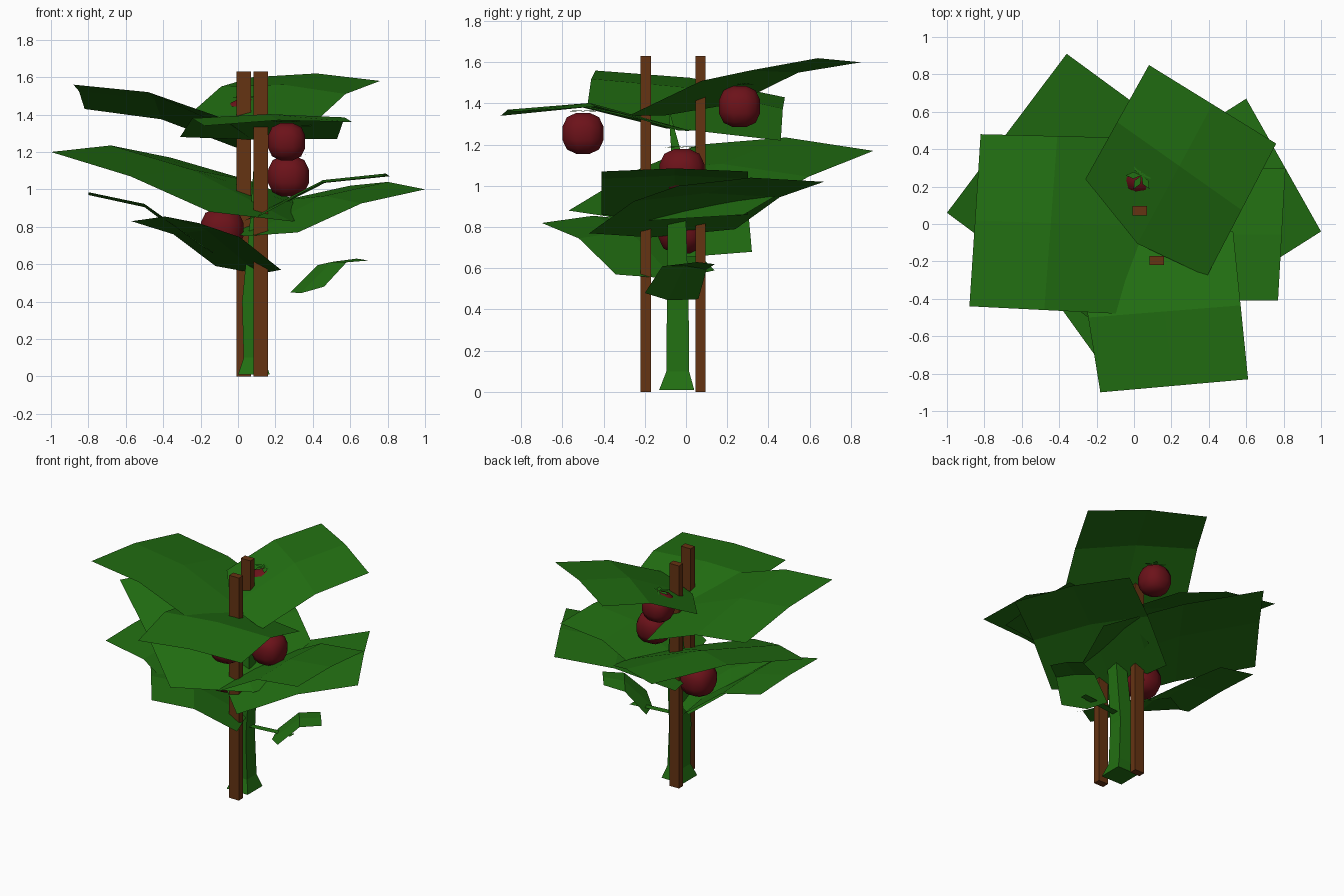
import bpy, bmesh, math
from mathutils import Vector

if "Cube" in bpy.data.objects:
    bpy.data.objects.remove(bpy.data.objects["Cube"])


def material(name, color):
    m = bpy.data.materials.new(name)
    m.diffuse_color = (*color, 1)
    m.use_nodes = True
    m.node_tree.nodes["Principled BSDF"].inputs["Base Color"].default_value = m.diffuse_color
    return m


GREEN = material("leaf_green", (0.016, 0.16, 0.006))
RED = material("tomato_red", (0.15, 0.006, 0.01))
BROWN = material("stake_brown", (0.13, 0.033, 0.006))


def finish(bm, name, mat, smooth=False):
    me = bpy.data.meshes.new(name)
    bm.to_mesh(me)
    bm.free()
    me.materials.append(mat)
    for p in me.polygons:
        p.use_smooth = smooth
    ob = bpy.data.objects.new(name, me)
    bpy.context.collection.objects.link(ob)
    return ob


# Square wooden stakes
for i, (x, y) in enumerate([(0.03, 0.07), (0.122, -0.195)]):
    bm = bmesh.new()
    bmesh.ops.create_cube(bm, size=1)
    bmesh.ops.scale(bm, vec=(0.078, 0.05, 1.63), verts=bm.verts)
    bmesh.ops.translate(bm, vec=(x, y, 0.815), verts=bm.verts)
    finish(bm, f"stake_{i + 1}", BROWN)

# Four-sided stem with a flared foot and a tapering tip
path = [(0.085, -0.045, 0.01, 0.085), (0.085, -0.04, 0.1, 0.055),
        (0.075, -0.04, 0.4, 0.053), (0.11, -0.045, 0.84, 0.045),
        (0.11, -0.045, 1.15, 0.025), (0.12, -0.08, 1.35, 0.004)]
bm = bmesh.new()
rings = []
for x, y, z, r in path:
    rings.append([bm.verts.new((x + sx * r, y + sy * r, z))
                  for sx, sy in ((-1, -1), (1, -1), (1, 1), (-1, 1))])
for a, b in zip(rings, rings[1:]):
    for k in range(4):
        n = (k + 1) % 4
        bm.faces.new((a[k], a[n], b[n], b[k]))
bm.faces.new(rings[0][::-1])
bm.faces.new(rings[-1])
finish(bm, "stem", GREEN)


# Leaf: 2 x 2 bent sheet between four corners, its base point reaching to the stem
def leaf(name, tip_a, tip_b, base_a, base_b, arch=0.05, ridge=0.03):
    ta, tb, ba, bb = map(Vector, (tip_a, tip_b, base_a, base_b))
    bm = bmesh.new()
    grid = []
    for u in (0, 0.5, 1):
        row = []
        for v in (0, 0.5, 1):
            s = -0.13 if u == 0 and v == 0.5 else u
            p = ba.lerp(bb, v) * (1 - s) + ta.lerp(tb, v) * s
            if u == 0.5:
                p.z += arch
            if v == 0.5 and u > 0:
                p.z += ridge
            row.append(bm.verts.new(p))
        grid.append(row)
    for i in range(2):
        for j in range(2):
            f = bm.faces.new((grid[i][j], grid[i + 1][j],
                              grid[i + 1][j + 1], grid[i][j + 1]))
            f.normal_update()
            if f.normal.z < 0:
                f.normal_flip()
    finish(bm, name, GREEN)


leaf("top_leaf", (0.08, 0.85, 1.60), (0.76, 0.43, 1.58),
     (-0.26, 0.24, 1.40), (0.39, -0.28, 1.34))
leaf("upper_left_leaf", (-0.82, 0.48, 1.43), (-0.88, -0.44, 1.56),
     (0.0, 0.46, 1.22), (-0.08, -0.48, 1.38))
leaf("upper_front_leaf", (-0.18, -0.90, 1.34), (0.61, -0.83, 1.36),
     (-0.31, -0.10, 1.28), (0.53, -0.04, 1.27), 0.07, 0.02)
leaf("middle_left_leaf", (-0.36, 0.91, 1.17), (-1.0, 0.06, 1.20),
     (0.50, 0.28, 0.86), (-0.15, -0.57, 0.88), 0.03, 0.05)
leaf("middle_right_leaf", (0.60, 0.67, 1.02), (1.0, -0.04, 1.0),
     (-0.08, 0.24, 0.79), (0.32, -0.47, 0.77), 0.04)
leaf("right_leaf", (0.81, 0.30, 1.07), (0.77, -0.41, 1.07),
     (0.12, 0.30, 0.86), (0.12, -0.41, 0.86), 0.07, 0.015)
leaf("lower_front_leaf", (-0.57, -0.20, 0.83), (-0.21, -0.70, 0.82),
     (-0.12, 0.14, 0.59), (0.23, -0.34, 0.57))
leaf("lower_left_leaf", (-0.80, 0.28, 0.97), (-0.80, -0.39, 0.98),
     (-0.20, 0.32, 0.68), (-0.20, -0.37, 0.70), 0.08, 0.01)
leaf("small_leaf", (0.57, 0.14, 0.62), (0.70, -0.03, 0.62),
     (0.28, 0.06, 0.45), (0.46, -0.20, 0.48), 0.06, 0.01)

# Thin twig carrying the small leaf
bm = bmesh.new()
bm.faces.new([bm.verts.new(p) for p in ((0.1, -0.065, 0.47), (0.44, -0.025, 0.47),
                                        (0.44, 0.025, 0.47), (0.1, -0.015, 0.47))])
finish(bm, "twig", GREEN)


# Tomato: blocky rounded cube with a star of sepals on top
def tomato(i, x, y, z, r):
    bm = bmesh.new()
    bmesh.ops.create_cube(bm, size=2)
    bmesh.ops.subdivide_edges(bm, edges=bm.edges, cuts=2, use_grid_fill=True)
    c = Vector((x, y, z))
    for v in bm.verts:
        v.co = c + (v.co.normalized() * 1.04).lerp(v.co, 0.1) * r
    finish(bm, f"tomato_{i}", RED, True)

    bm = bmesh.new()
    hub = bm.verts.new((x, y, z + r * 1.04))
    for k in range(6):
        a = k * math.pi / 3
        pts = []
        for da, d, h in ((-0.4, 0.45, 1.06), (0, 0.8, 1.0), (0.4, 0.45, 1.06)):
            pts.append(bm.verts.new((x + math.cos(a + da) * d * r,
                                     y + math.sin(a + da) * d * r, z + h * r)))
        bm.faces.new([hub] + pts)
    finish(bm, f"sepals_{i}", GREEN)


for i, t in enumerate([(0.26, -0.50, 1.255, 0.105), (0.04, 0.26, 1.385, 0.105),
                       (0.27, -0.02, 1.07, 0.115), (-0.085, -0.02, 0.785, 0.12)]):
    tomato(i + 1, *t)
